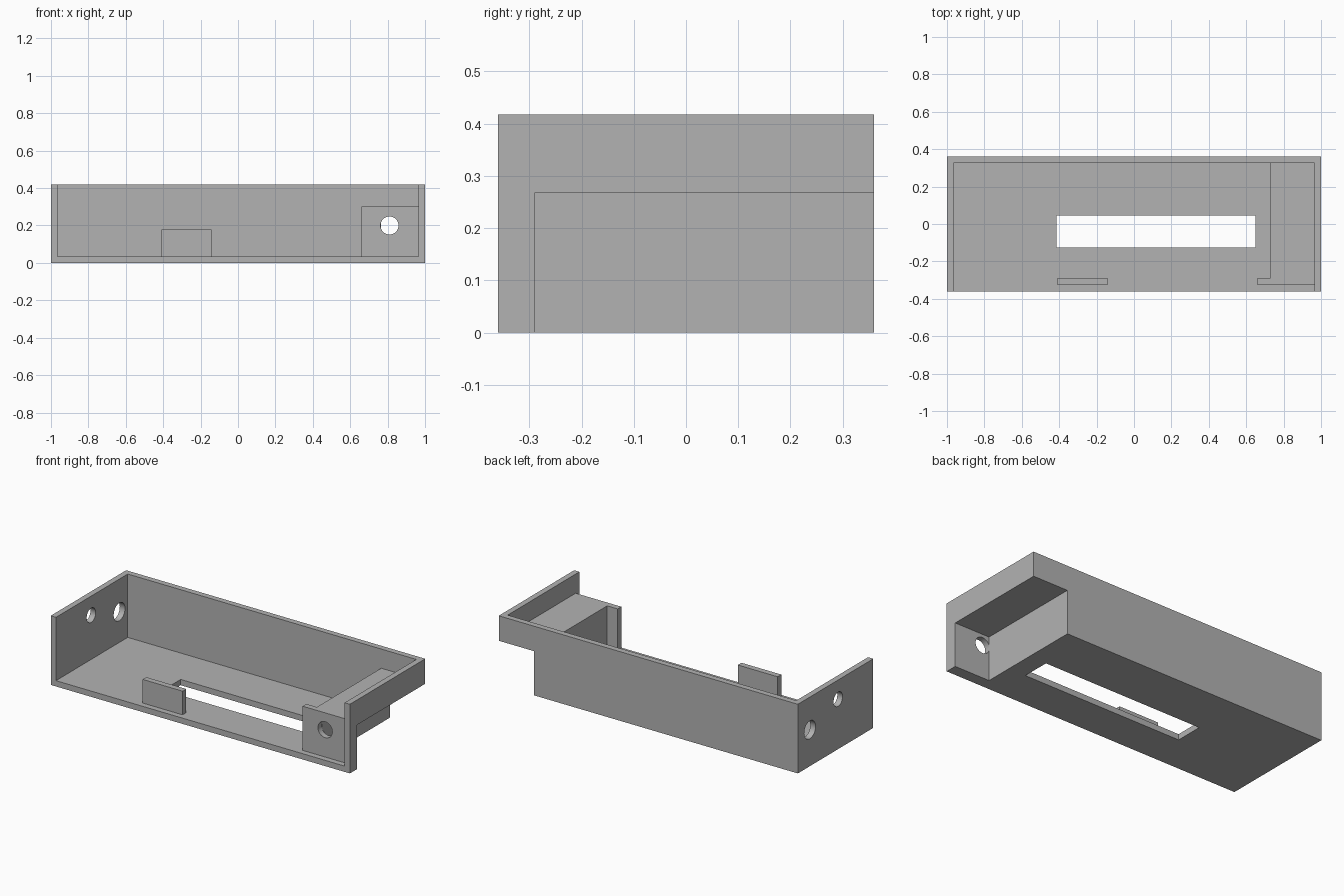
import bpy
import math

cube = bpy.data.objects.get("Cube")
if cube:
    bpy.data.objects.remove(cube, do_unlink=True)

# Single matte grey for the whole enclosure
GREY = (0.45, 0.45, 0.45, 1.0)
grey = bpy.data.materials.new("plain_grey")
grey.use_nodes = True
grey.diffuse_color = GREY
grey.node_tree.nodes["Principled BSDF"].inputs["Base Color"].default_value = GREY

T = 0.035                            # wall thickness
W, D, H = 1.0, 0.36, 0.418           # half width, half depth, height
NOTCH_X, NOTCH_Y, NOTCH_Z = 0.765, -0.29, 0.267


def box(name, x, y, z):
    """Box from (min, max) ranges on each axis."""
    bpy.ops.mesh.primitive_cube_add(size=1)
    ob = bpy.context.object
    ob.name = name
    ob.location = [(a + b) / 2 for a, b in (x, y, z)]
    ob.scale = [b - a for a, b in (x, y, z)]
    bpy.ops.object.transform_apply(location=True, rotation=True, scale=True)
    ob.data.materials.append(grey)
    return ob


def rod(name, centre, radius, axis):
    """Round cutter lying along the x or y axis."""
    turn = (0, math.pi / 2, 0) if axis == "x" else (math.pi / 2, 0, 0)
    bpy.ops.mesh.primitive_cylinder_add(vertices=48, radius=radius, depth=0.2,
                                        location=centre, rotation=turn)
    ob = bpy.context.object
    ob.name = name
    ob.data.materials.append(grey)
    return ob


def cut(target, *cutters):
    """Subtract the cutters, then remove them."""
    bpy.context.view_layer.objects.active = target
    for cutter in cutters:
        cutter.hide_render = True
        mod = target.modifiers.new("cut", "BOOLEAN")
        mod.operation = "DIFFERENCE"
        mod.solver = "EXACT"
        mod.object = cutter
        bpy.ops.object.modifier_apply(modifier=mod.name)
        bpy.data.objects.remove(cutter, do_unlink=True)
    bpy.ops.object.select_all(action="DESELECT")
    target.select_set(True)
    bpy.ops.object.shade_smooth_by_angle(angle=math.radians(30))


# Tray open at the top and front, with corner recess, floor slot and side holes
tray = box("tray", (-W, W), (-D, D), (0, H))
cut(tray,
    box("cavity_cutter", (T - W, W - T), (-1, D - T), (T, 1)),
    box("recess_cutter", (NOTCH_X, 1.2), (NOTCH_Y, 1), (-0.2, NOTCH_Z)),
    box("slot_cutter", (-0.415, 0.65), (-0.125, 0.045), (-0.2, 0.2)),
    rod("large_hole_cutter", (-W, 0.245, 0.22), 0.054, "x"),
    rod("small_hole_cutter", (-W, -0.024, 0.302), 0.043, "x"))

# Inner lining of the corner recess
box("recess_shelf", (NOTCH_X - T, W - T), (NOTCH_Y, D - T), (NOTCH_Z, NOTCH_Z + T))
box("recess_side_wall", (NOTCH_X - T, NOTCH_X), (NOTCH_Y, D - T), (T, NOTCH_Z))

# Front plate of the recess with a round socket hole
plate = box("socket_plate", (0.66, W - T), (NOTCH_Y - T, NOTCH_Y), (T, NOTCH_Z + T))
cut(plate, rod("socket_cutter", (0.81, NOTCH_Y, 0.2), 0.048, "y"))

# Upright retaining tab near the front edge
box("front_tab", (-0.41, -0.143), (NOTCH_Y - T, NOTCH_Y), (T, 0.178))
